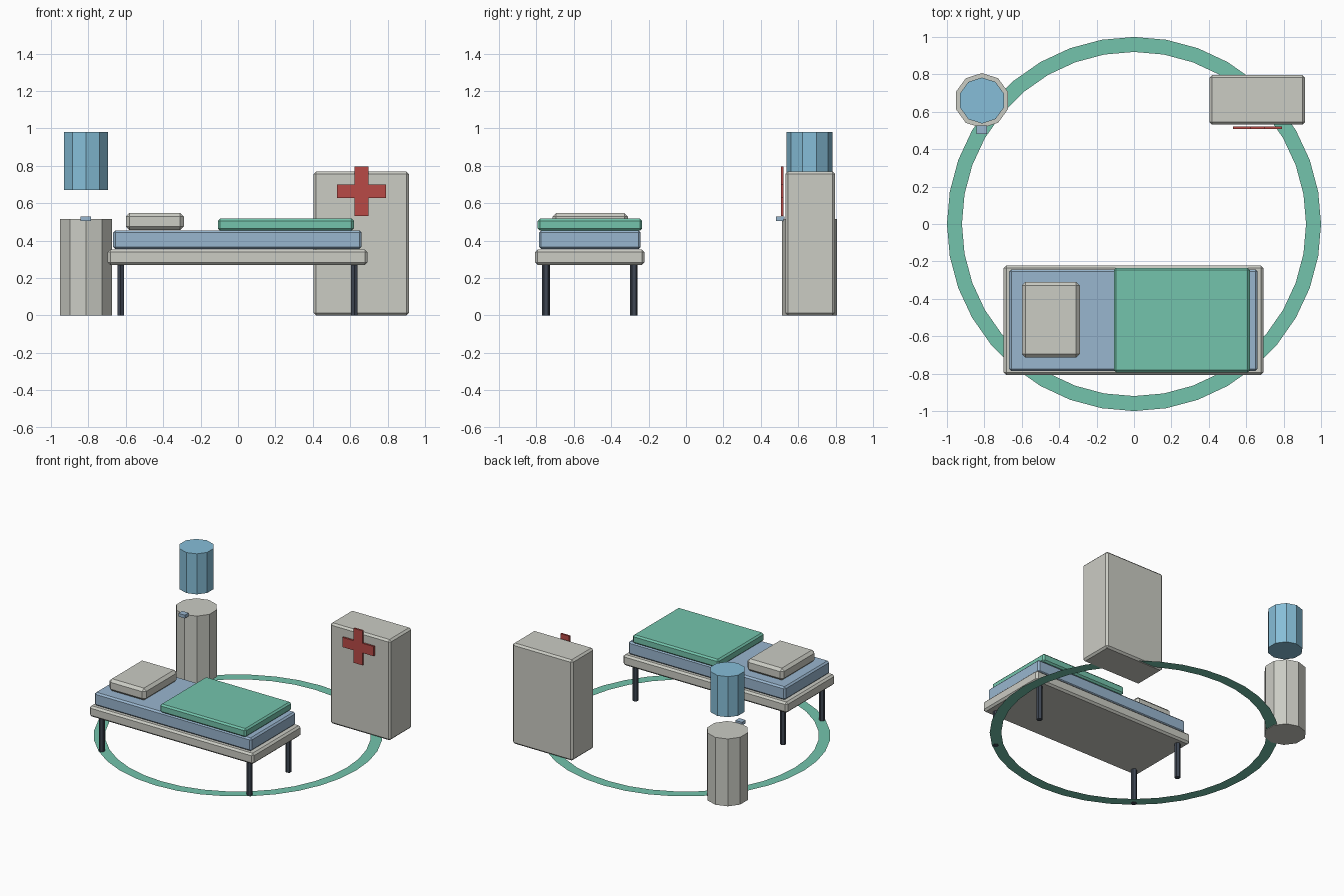
import bpy
import bmesh
import math
from mathutils import Vector

cube = bpy.data.objects.get("Cube")
if cube:
    bpy.data.objects.remove(cube, do_unlink=True)


def material(name, *srgb):
    lin = [((c / 255 + 0.055) / 1.055) ** 2.4 for c in srgb] + [1.0]
    m = bpy.data.materials.new(name)
    m.use_nodes = True
    m.diffuse_color = lin
    bsdf = next(n for n in m.node_tree.nodes if n.type == "BSDF_PRINCIPLED")
    bsdf.inputs["Base Color"].default_value = lin
    return m


GREY = material("warm grey", 203, 204, 196)
GREEN = material("clinic green", 116, 196, 172)
BLUE = material("mattress blue", 153, 182, 207)
WATER = material("water blue", 134, 190, 216)
RED = material("cross red", 184, 74, 70)
DARK = material("dark metal", 62, 70, 82)


def add_object(name, bm, mat):
    bmesh.ops.recalc_face_normals(bm, faces=bm.faces)
    mesh = bpy.data.meshes.new(name)
    bm.to_mesh(mesh)
    bm.free()
    mesh.materials.append(mat)
    obj = bpy.data.objects.new(name, mesh)
    bpy.context.collection.objects.link(obj)
    return obj


def box(name, mat, x, y, z, bevel=0.0):
    """Box spanning the given (low, high) ranges, with chamfered edges."""
    bm = bmesh.new()
    bmesh.ops.create_cube(bm, size=1)
    size = Vector([b - a for a, b in (x, y, z)])
    centre = Vector([(a + b) / 2 for a, b in (x, y, z)])
    for v in bm.verts:
        v.co = v.co * size + centre
    obj = add_object(name, bm, mat)
    if bevel:
        mod = obj.modifiers.new("chamfer", "BEVEL")
        mod.width = bevel
        mod.segments = 1
    return obj


def prism(name, mat, sides, radius, x, y, z0, z1):
    """Upright prism with a corner pointing along +y."""
    bm = bmesh.new()
    ring = [bm.verts.new((x + radius * math.sin(math.tau * i / sides),
                          y + radius * math.cos(math.tau * i / sides), z0))
            for i in range(sides)]
    base = bm.faces.new(ring)
    top = bmesh.ops.extrude_face_region(bm, geom=[base], use_keep_orig=True)["geom"]
    for v in top:
        if isinstance(v, bmesh.types.BMVert):
            v.co.z = z1
    return add_object(name, bm, mat)


# Floor ring
bm = bmesh.new()
loops = [[bm.verts.new((r * math.cos(math.tau * i / 36), r * math.sin(math.tau * i / 36), 0.004))
          for i in range(36)] for r in (0.92, 1.0)]
inner, outer = loops
for i in range(36):
    j = (i + 1) % 36
    bm.faces.new((inner[i], outer[i], outer[j], inner[j]))
ring = add_object("floor_ring", bm, GREEN)
if ring.data.polygons[0].normal.z < 0:
    ring.data.flip_normals()

# Bed
box("bed_frame", GREY, (-0.697, 0.692), (-0.807, -0.222), (0.27, 0.352), 0.014)
box("mattress", BLUE, (-0.667, 0.661), (-0.786, -0.242), (0.355, 0.455), 0.012)
box("blanket", GREEN, (-0.108, 0.62), (-0.793, -0.235), (0.453, 0.518), 0.012)
box("pillow", GREY, (-0.6, -0.29), (-0.714, -0.31), (0.456, 0.548), 0.02)
for side, x in (("right", -0.627), ("left", 0.622)):
    for end, y in (("front", -0.749), ("back", -0.279)):
        prism(f"{end}_{side}_leg", DARK, 6, 0.021, x, y, 0, 0.275)

# Cabinet
box("cabinet", GREY, (0.404, 0.914), (0.531, 0.797), (0, 0.77), 0.014)

# Cross plate in front of the cabinet
bm = bmesh.new()
long, short = 0.132, 0.037
corner = [(short, long), (short, short), (long, short)]
outline = []
for k in range(4):
    c, s = round(math.cos(k * math.pi / 2)), round(math.sin(k * math.pi / 2))
    outline += [(a * c + b * s, b * c - a * s) for a, b in corner]
face = bm.faces.new([bm.verts.new((0.66 + a, 0.508, 0.664 + b)) for a, b in outline])
back = bmesh.ops.extrude_face_region(bm, geom=[face], use_keep_orig=True)["geom"]
for v in back:
    if isinstance(v, bmesh.types.BMVert):
        v.co.y = 0.522
add_object("cross_plate", bm, RED)

# Water dispenser
prism("dispenser_body", GREY, 10, 0.147, -0.813, 0.66, 0, 0.515)
prism("water_bottle", WATER, 10, 0.123, -0.813, 0.66, 0.67, 0.98)
box("dispenser_tap", BLUE, (-0.841, -0.786), (0.48, 0.526), (0.505, 0.53))
